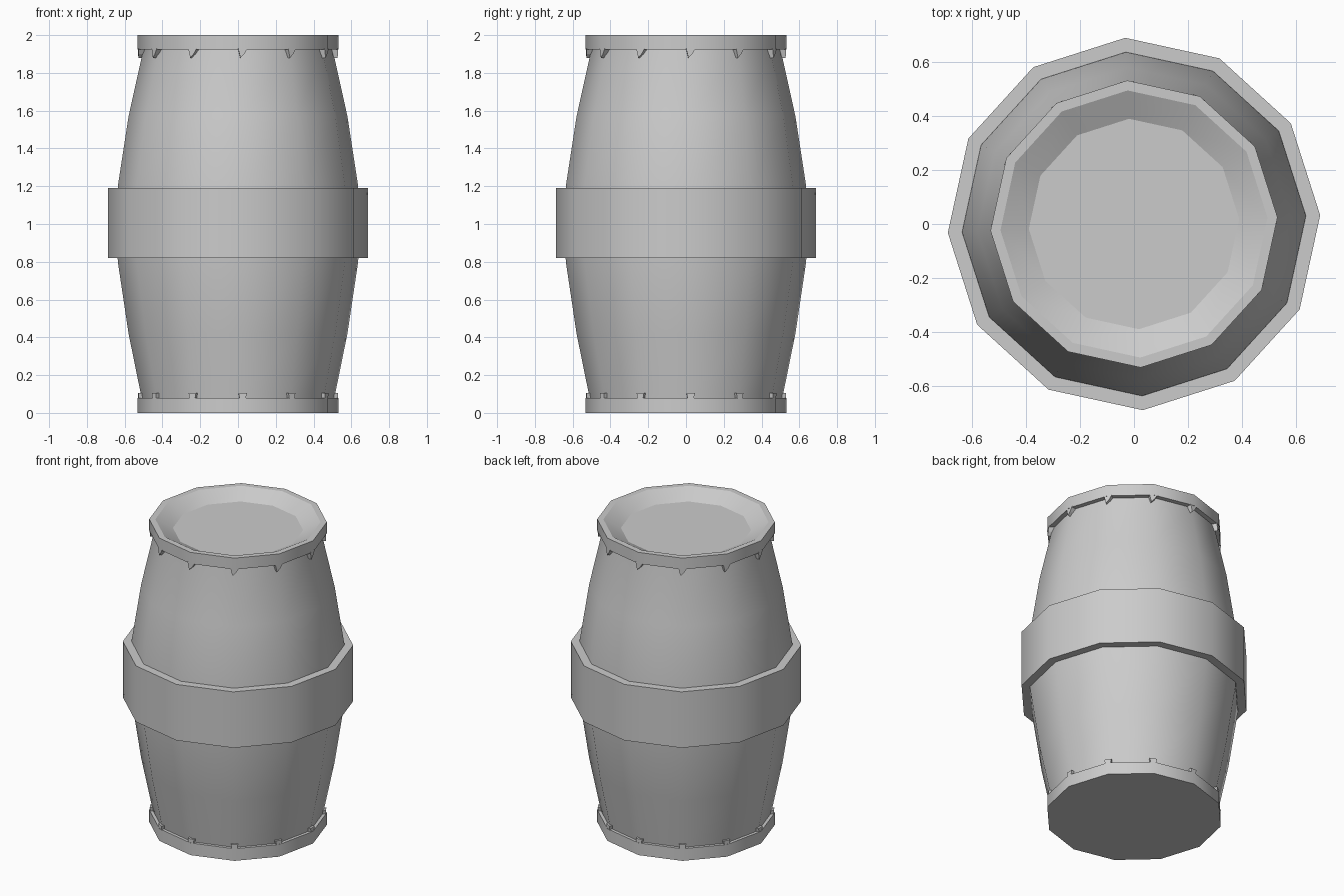
import bpy, bmesh, math

if "Cube" in bpy.data.objects:
    bpy.data.objects.remove(bpy.data.objects["Cube"])

SIDES = 12
TURN = math.radians(2.7)


def finish(bm, name, smooth=True):
    bmesh.ops.recalc_face_normals(bm, faces=bm.faces[:])
    for f in bm.faces:
        f.smooth = smooth and len(f.verts) == 4
        if len(f.verts) > 4:
            for e in f.edges:
                e.smooth = False
    for e in bm.edges:
        if len(e.link_faces) == 2 and e.calc_face_angle() > math.radians(32):
            e.smooth = False
    mesh = bpy.data.meshes.new(name)
    bm.to_mesh(mesh)
    bm.free()
    obj = bpy.data.objects.new(name, mesh)
    bpy.context.collection.objects.link(obj)
    return obj


def lathe(name, profile, closed=False):
    """Revolve (radius, z) points; open profiles get end caps."""
    bm = bmesh.new()
    rings = [[bm.verts.new((r * math.cos(TURN + math.tau * i / SIDES),
                            r * math.sin(TURN + math.tau * i / SIDES), z))
              for i in range(SIDES)] for r, z in profile]
    pairs = list(zip(rings, rings[1:]))
    if closed:
        pairs.append((rings[-1], rings[0]))
    else:
        bm.faces.new(rings[0])
        bm.faces.new(rings[-1])
    for a, b in pairs:
        for i in range(SIDES):
            j = (i + 1) % SIDES
            bm.faces.new((a[i], a[j], b[j], b[i]))
    return finish(bm, name)


def teeth(name, outline, r_in, r_out):
    """Small ragged tabs at every corner of a hoop; outline is (tangent, z)."""
    bm = bmesh.new()
    n = len(outline)
    for k in range(SIDES):
        a = TURN + math.tau * k / SIDES
        c, s = math.cos(a), math.sin(a)
        back, front = ([bm.verts.new((r * c - t * s, r * s + t * c, z))
                        for t, z in outline] for r in (r_in, r_out))
        bm.faces.new(back)
        bm.faces.new(front)
        for i in range(n):
            j = (i + 1) % n
            bm.faces.new((back[i], back[j], front[j], front[i]))
    return finish(bm, name, smooth=False)


# Bulging body with a sloped, sunken lid
lathe("barrel_body", [(0.50, 0), (0.515, 0.10), (0.58, 0.42), (0.637, 0.80),
                      (0.643, 1.0), (0.637, 1.20), (0.58, 1.57), (0.50, 1.93),
                      (0.495, 2.0), (0.39, 1.945)])

# Hoops: bottom, wide middle band, top
for name, r_in, r_out, z0, z1 in (("bottom_hoop", 0.50, 0.532, 0, 0.08),
                                  ("middle_band", 0.625, 0.69, 0.82, 1.19),
                                  ("top_hoop", 0.495, 0.532, 1.925, 2.0)):
    lathe(name, [(r_in, z0), (r_out, z0), (r_out, z1), (r_in, z1)], closed=True)

# Ragged tabs on the hoop edges
teeth("top_hoop_tabs", [(-0.024, 1.93), (-0.012, 1.88), (0.008, 1.90), (0.026, 1.93)], 0.48, 0.528)
teeth("bottom_hoop_tabs", [(-0.016, 0.075), (-0.022, 0.105), (0.022, 0.105), (0.016, 0.075)], 0.48, 0.528)
